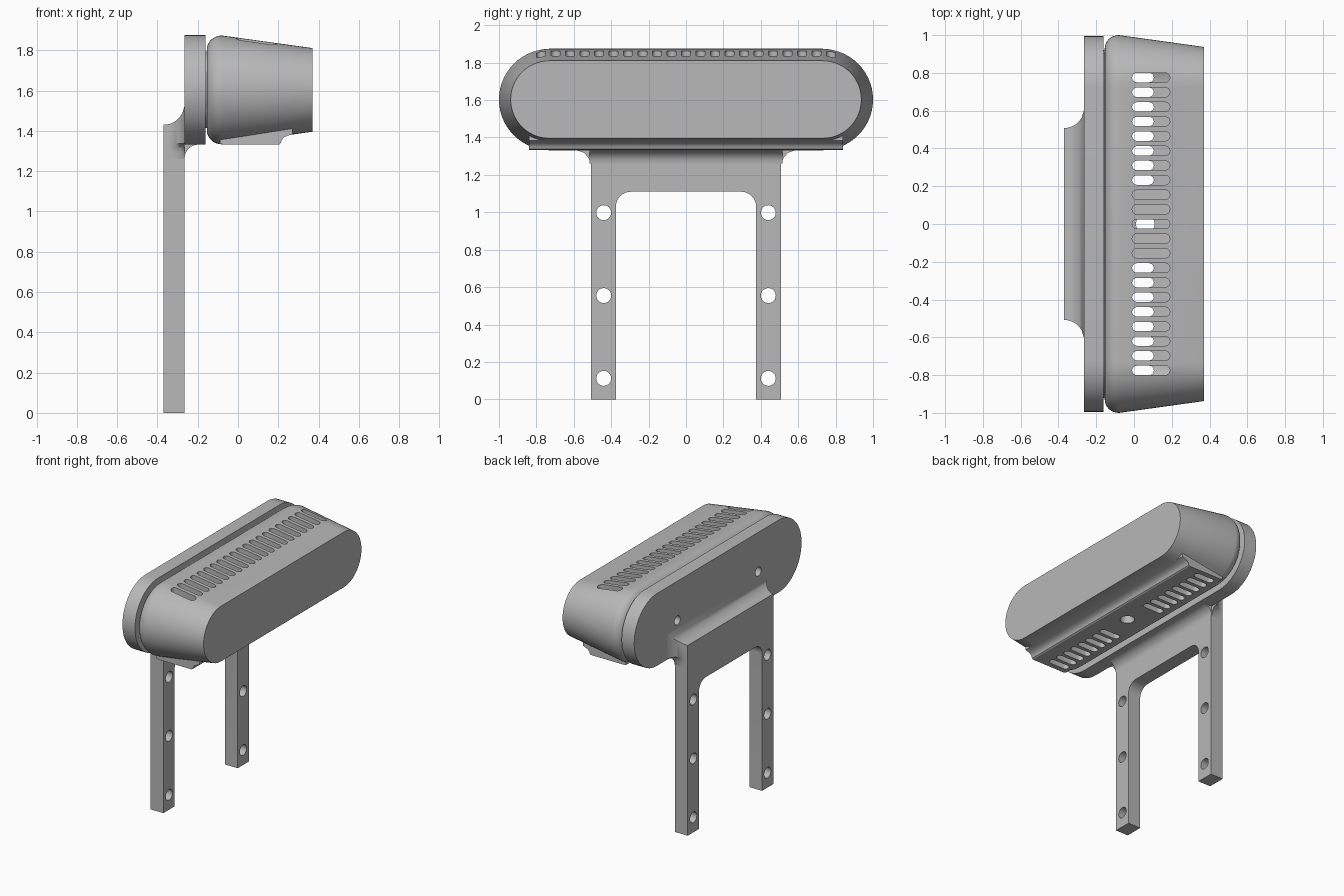
import bpy, bmesh
from math import pi, sin, cos, sqrt, radians

cube = bpy.data.objects.get("Cube")
if cube:
    bpy.data.objects.remove(cube, do_unlink=True)

grey = bpy.data.materials.new("plain grey")
grey.use_nodes = True
grey.diffuse_color = (0.48, 0.48, 0.48, 1)
grey.node_tree.nodes["Principled BSDF"].inputs["Base Color"].default_value = (0.48, 0.48, 0.48, 1)

MID = 1.603    # height of the housing axis
HALF = 0.73    # half distance between the round end centres


def loft(name, sections):
    """Skin a row of equal-sized closed outlines and cap both ends."""
    bm = bmesh.new()
    rings = [[bm.verts.new(p) for p in s] for s in sections]
    n = len(rings[0])
    for a, b in zip(rings, rings[1:]):
        for i in range(n):
            j = (i + 1) % n
            bm.faces.new((a[i], a[j], b[j], b[i]))
    bm.faces.new(rings[0])
    bm.faces.new(rings[-1])
    bmesh.ops.recalc_face_normals(bm, faces=bm.faces[:])
    mesh = bpy.data.meshes.new(name)
    bm.to_mesh(mesh)
    bm.free()
    mesh.materials.append(grey)
    ob = bpy.data.objects.new(name, mesh)
    bpy.context.collection.objects.link(ob)
    return ob


def stadium(x, r, half=HALF, n=28):
    """Pill outline in the y-z plane."""
    pts = []
    for side in (1, -1):
        for i in range(n + 1):
            a = side * pi / 2 - pi * i / n
            pts.append((x, side * half + r * cos(a), MID + r * sin(a)))
    return pts


def extrude_x(name, outline, x0, x1):
    return loft(name, [[(x, y, z) for y, z in outline] for x in (x0, x1)])


def extrude_y(name, outline, y):
    return loft(name, [[(x, s * y, z) for x, z in outline] for s in (-1, 1)])


def mirrored(right):
    return right + [(-y, z) for y, z in reversed(right)]


def circle(cx, cy, r, n=24):
    return [(cx + r * cos(2 * pi * i / n), cy + r * sin(2 * pi * i / n)) for i in range(n)]


def slot(x0, x1, y, r, z0, z1, n=8):
    """Upright cutter with a pill-shaped plan; equal ends give a round hole."""
    plan = []
    for cx, start in ((x1 - r, -pi / 2), (x0 + r, pi / 2)):
        for i in range(n + 1):
            a = start + pi * i / n
            plan.append((cx + r * cos(a), y + r * sin(a)))
    return loft("slot_cutter", [[(px, py, z) for px, py in plan] for z in (z0, z1)])


def boolean(ob, tools, operation):
    """Apply a boolean with several tools, then remove the tools."""
    helpers = bpy.data.collections.new("helpers")
    bpy.context.scene.collection.children.link(helpers)
    for t in tools:
        t.hide_render = True
        helpers.objects.link(t)
    mod = ob.modifiers.new("cut", 'BOOLEAN')
    mod.operand_type = 'COLLECTION'
    mod.collection = helpers
    mod.operation = operation
    mod.solver = 'EXACT'
    graph = bpy.context.evaluated_depsgraph_get()
    graph.update()
    mesh = bpy.data.meshes.new_from_object(ob.evaluated_get(graph))
    ob.modifiers.clear()
    ob.data = mesh
    for t in tools:
        bpy.data.objects.remove(t, do_unlink=True)
    bpy.data.collections.remove(helpers)


def smooth(ob):
    bpy.ops.object.select_all(action='DESELECT')
    ob.select_set(True)
    bpy.context.view_layer.objects.active = ob
    bpy.ops.object.shade_smooth_by_angle(angle=radians(30))


# Tapered housing with a rounded rear edge
rear = [(-0.08 - 0.075 * cos(pi / 2 * i / 8), 0.2 + 0.07 * sin(pi / 2 * i / 8)) for i in range(9)]
housing = loft("housing", [stadium(x, r) for x, r in rear + [(0.37, 0.2075)]])

# Flat pad under the housing, with a fillet at its front
pad = extrude_y("pad", [(-0.09, 1.45), (-0.09, 1.336), (-0.07, 1.332), (0.203, 1.332),
                        (0.212, 1.338), (0.217, 1.355), (0.23, 1.369), (0.27, 1.385),
                        (0.27, 1.45)], 0.84)
boolean(housing, [pad], 'UNION')

# Hollow inside, vent slots above and below, cable hole
cutters = [loft("cavity", [stadium(-0.11, 0.215), stadium(0.32, 0.175)])]
for i in range(-10, 11):
    y = 0.0775 * i
    cutters.append(slot(-0.01, 0.19, y, 0.025, 1.7, 1.95))
    if abs(i) > 2:
        cutters.append(slot(-0.06, 0.105, y, 0.025, 1.25, 1.5))
cutters.append(slot(0.01, 0.11, 0, 0.05, 1.25, 1.5))
boolean(housing, cutters, 'DIFFERENCE')

# Back plate with two screw holes, and the neck that joins it to the housing
back_plate = loft("back_plate", [stadium(x, 0.272, 0.722) for x in (-0.265, -0.161)])
boolean(back_plate, [extrude_x("hole", circle(s * 0.48, 1.58, 0.034), -0.4, -0.19)
                     for s in (-1, 1)], 'DIFFERENCE')
neck = loft("neck", [stadium(x, 0.19) for x in (-0.175, -0.14)])

# Forked bracket: two legs under a crossbar with rounded inner corners
inner = [(0.295 + 0.08 * cos(pi / 2 * i / 8), 1.03 + 0.08 * sin(pi / 2 * i / 8)) for i in range(9)]
outline = [(0.508, 1.26), (0.508, 0), (0.375, 0)] + inner
bracket = extrude_x("bracket", mirrored(outline), -0.37, -0.265)
boolean(bracket, [extrude_x("hole", circle(s * 0.44, z, 0.04), -0.5, -0.1)
                  for s in (-1, 1) for z in (0.112, 0.555, 0.998)], 'DIFFERENCE')

# Bracket head, flaring into the back plate
sections = []
for i in range(11):
    t = 0.104 * i / 10
    f = 0.105 - sqrt(max(0, 0.105 ** 2 - t * t))
    right = [(0.508, 1.26), (0.508 + 0.15 * f, 1.29), (0.508 + 0.4 * f, 1.318),
             (0.508 + f, 1.336), (0.508 + f, 1.43 + f)]
    sections.append([(-0.37 + t, y, z) for y, z in mirrored(right)])
bracket_head = loft("bracket_head", sections)

# Fillet between the bracket and the underside of the back plate
arc = [(-0.195 - 0.07 * cos(pi / 2 * i / 8), 1.262 + 0.07 * sin(pi / 2 * i / 8)) for i in range(9)]
plate_fillet = extrude_y("plate_fillet", arc + [(-0.195, 1.34), (-0.266, 1.34)], 0.515)

for ob in (housing, back_plate, neck, bracket, bracket_head, plate_fillet):
    smooth(ob)
